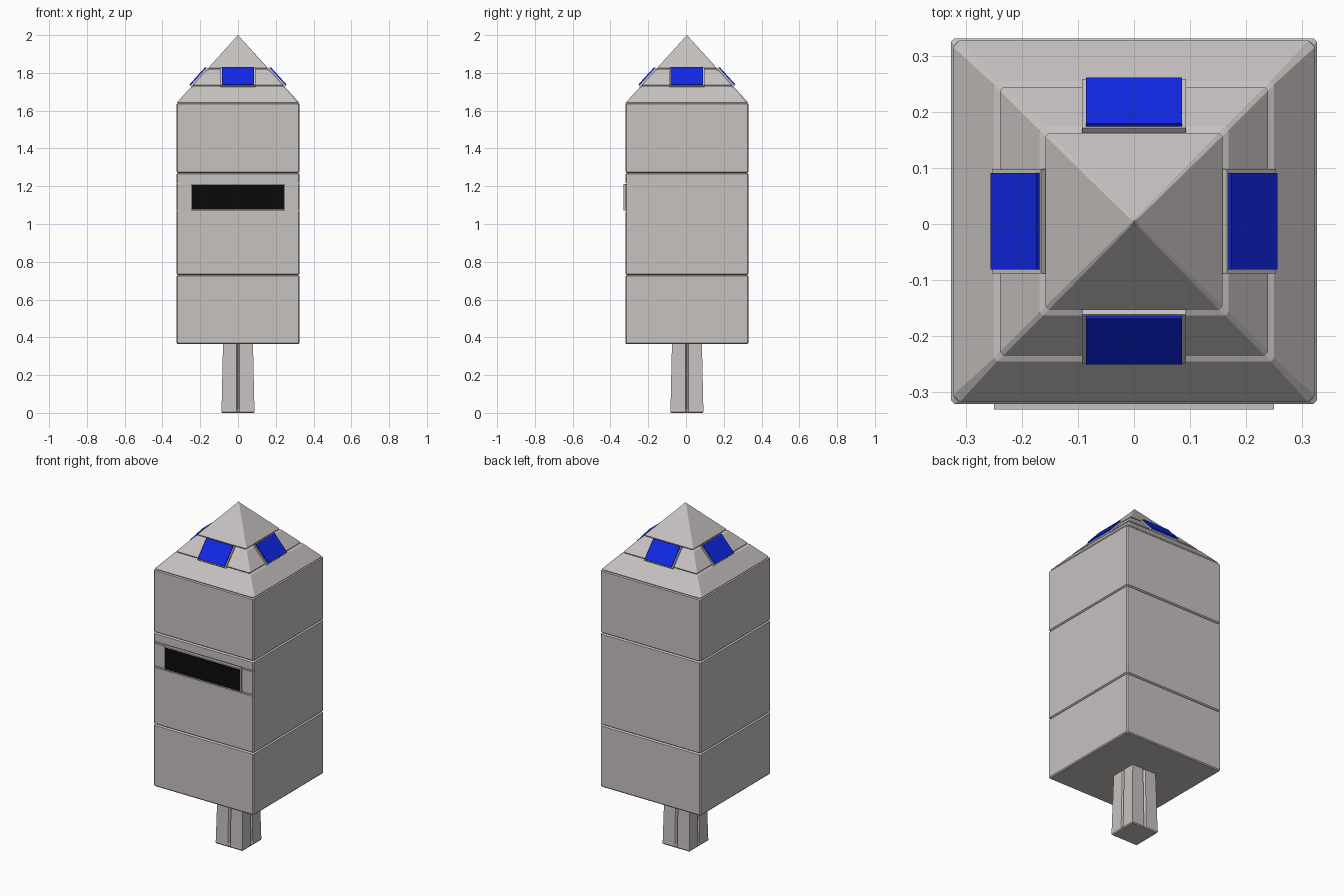
import bpy, bmesh, math
from mathutils import Matrix, Vector

if "Cube" in bpy.data.objects:
    bpy.data.objects.remove(bpy.data.objects["Cube"])

CY = 0.005          # body axis is slightly behind the origin
H, Z0, Z1, TOP = 0.326, 0.365, 1.64, 2.0


def material(name, col):
    m = bpy.data.materials.new(name)
    m.diffuse_color = (*col, 1)
    m.use_nodes = True
    m.node_tree.nodes["Principled BSDF"].inputs["Base Color"].default_value = m.diffuse_color
    return m


grey = material("light grey", (0.57, 0.54, 0.53))
blue = material("lamp blue", (0.005, 0.02, 0.78))
black = material("display black", (0.003, 0.003, 0.003))


def finish(bm, name, mats):
    bmesh.ops.remove_doubles(bm, verts=bm.verts, dist=1e-5)
    bmesh.ops.recalc_face_normals(bm, faces=bm.faces)
    me = bpy.data.meshes.new(name)
    bm.to_mesh(me)
    bm.free()
    ob = bpy.data.objects.new(name, me)
    for m in mats:
        me.materials.append(m)
    bpy.context.collection.objects.link(ob)
    return ob


def loft(name, rings):
    """Skin a stack of rings, each a list of points, and cap both ends."""
    bm = bmesh.new()
    rows = [[bm.verts.new(p) for p in r] for r in rings]
    n = len(rows[0])
    for a, b in zip(rows, rows[1:]):
        for i in range(n):
            j = (i + 1) % n
            bm.faces.new((a[i], a[j], b[j], b[i]))
    bm.faces.new(rows[0][::-1])
    bm.faces.new(rows[-1])
    return finish(bm, name, [grey])


def four_sides(side, z):
    """Turn one side's (along, out) points into a full four-sided ring."""
    pts = []
    for k in range(4):
        c, s = math.cos(k * math.pi / 2), math.sin(k * math.pi / 2)
        pts += [(x * c + o * s, x * s - o * c + CY, z) for x, o in side]
    return pts


def square(h, z, c=0.006):
    c = min(c, h * 0.3)
    return four_sides([(-h + c, h), (h - c, h)], z)


def groove(z, half, w=0.006, d=0.008):
    """Rings of a small V groove round the shape."""
    return [square(half(z - w), z - w), square(half(z) - d, z),
            square(half(z + w), z + w)]


# Body with two grooves all round
side = lambda z: H
body = loft("body", [square(H - 0.005, Z0), square(H, Z0 + 0.006)]
            + groove(0.73, side) + groove(1.27, side)
            + [square(H, Z1 - 0.005), square(H - 0.006, Z1)])

# Two extra grooves on the front only
for z in (1.07, 1.213):
    bm = bmesh.new()
    bmesh.ops.create_cube(bm, size=1, matrix=Matrix.Translation((0, CY - H, z))
                          @ Matrix.Diagonal((0.8, 0.012, 0.01, 1)))
    cutter = finish(bm, "groove_cutter", [grey])
    cutter.hide_render = True
    cutter.hide_viewport = True
    mod = body.modifiers.new("front groove", 'BOOLEAN')
    mod.object = cutter
    mod.solver = 'EXACT'

# Pyramid roof with two grooves
slope = lambda z: H * (TOP - z) / (TOP - Z1)
loft("roof", [square(H - 0.006, Z1 - 0.001), square(slope(Z1 + 0.004), Z1 + 0.004, 0.012)]
     + groove(1.73, slope) + groove(1.82, slope)
     + [square(slope(1.99), 1.99), square(0.001, TOP)])


# Tapered post with a slot down each side
def post_ring(h, z, d):
    return four_sides([(-h, h), (-0.008, h), (0, h - d), (0.008, h)], z)


loft("post", [post_ring(0.084, 0, 0), post_ring(0.088, 0.006, 0.001),
              post_ring(0.087, 0.02, 0.014), post_ring(0.079, 0.38, 0.014)])


def panel(name, size, mtx, mat, border, whole):
    """Block facing -y with a coloured inset front; whole colours the sides too."""
    bm = bmesh.new()
    bmesh.ops.create_cube(bm, size=1, matrix=Matrix.Diagonal((*size, 1)))
    bm.normal_update()
    front = [f for f in bm.faces if f.normal.y < -0.9]
    bmesh.ops.inset_region(bm, faces=front, thickness=border, depth=0)
    for f in bm.faces:
        f.material_index = 1 if whole or f in front else 0
    bm.transform(mtx)
    return finish(bm, name, [grey, mat])


# Black display on the front
panel("display", (0.5, 0.03, 0.14), Matrix.Translation((0, CY - H + 0.005, 1.142)),
      black, 0.008, False)

# Blue lamps with grey seats, one on each roof face
tilt = math.atan2(H, TOP - Z1)
for k, name in enumerate(("front", "right", "back", "left")):
    place = (Matrix.Translation((0, CY, 0)) @ Matrix.Rotation(k * math.pi / 2, 4, 'Z')
             @ Matrix.Translation((0, -slope(1.775), 1.775))
             @ Matrix.Rotation(-tilt, 4, 'X'))
    panel(name + "_lamp", (0.172, 0.03, 0.122), place, blue, 0.006, True)
    panel(name + "_lamp_seat", (0.186, 0.016, 0.13), place, grey, 0.005, False)
